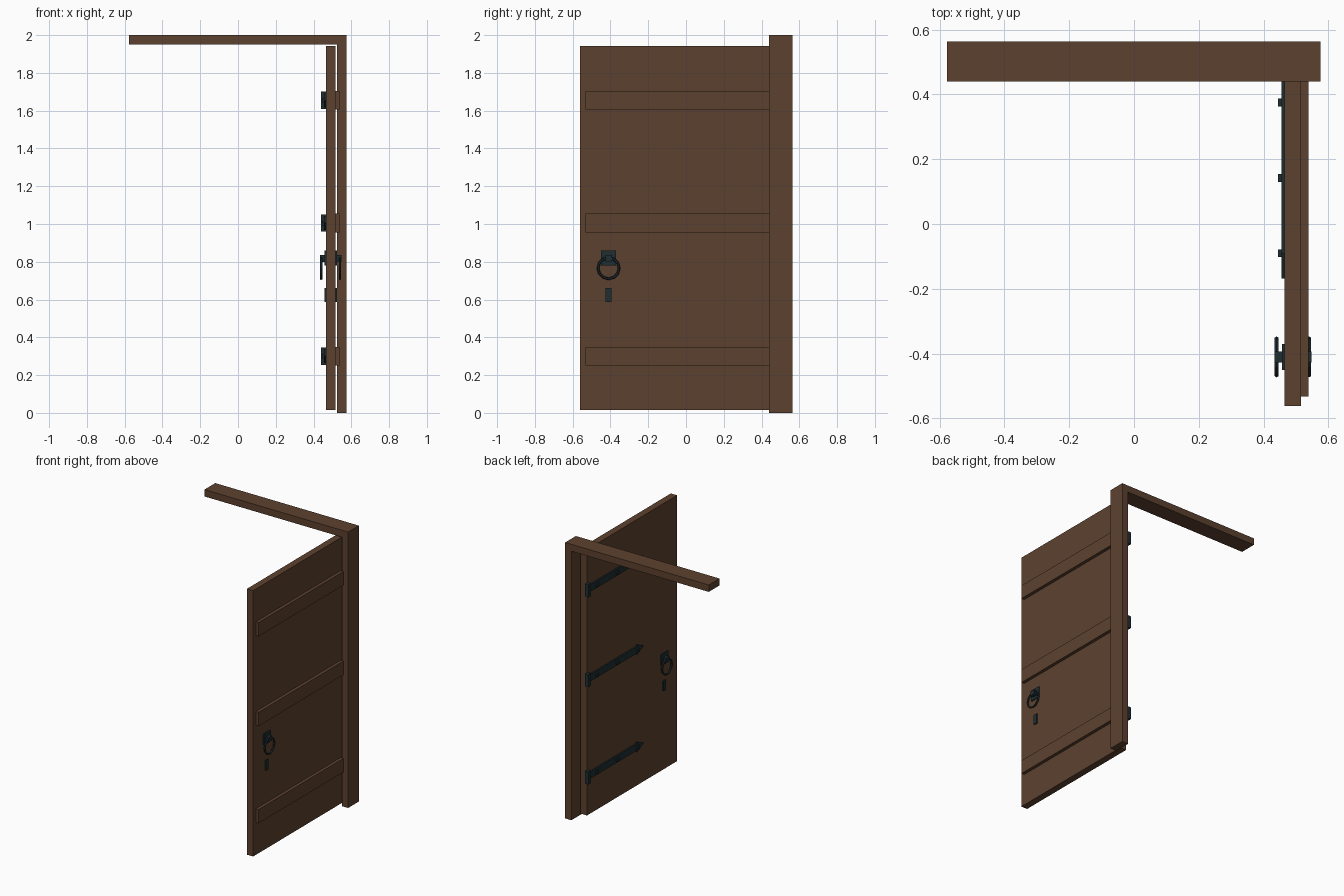
import bpy, bmesh
from math import pi
from mathutils import Matrix

cube = bpy.data.objects.get("Cube")
if cube:
    bpy.data.objects.remove(cube, do_unlink=True)


def material(name, rgb):
    m = bpy.data.materials.new(name)
    m.use_nodes = True
    m.diffuse_color = (*rgb, 1)
    m.node_tree.nodes["Principled BSDF"].inputs["Base Color"].default_value = (*rgb, 1)
    return m


wood = material("brown wood", (0.108, 0.053, 0.028))
iron = material("dark iron", (0.014, 0.027, 0.031))


def finish(bm, name, mat):
    bmesh.ops.recalc_face_normals(bm, faces=bm.faces)
    mesh = bpy.data.meshes.new(name)
    bm.to_mesh(mesh)
    bm.free()
    mesh.materials.append(mat)
    obj = bpy.data.objects.new(name, mesh)
    bpy.context.collection.objects.link(obj)
    return obj


def box(name, mat, x, y, z):
    """Box spanning the given (low, high) pairs."""
    bm = bmesh.new()
    spans = (x, y, z)
    mid = [(a + b) / 2 for a, b in spans]
    size = [abs(b - a) for a, b in spans]
    bmesh.ops.create_cube(bm, size=1, matrix=Matrix.Translation(mid) @ Matrix.Diagonal((*size, 1)))
    return finish(bm, name, mat)


def prism(name, mat, points, push):
    """Flat outline pushed out into a solid."""
    bm = bmesh.new()
    face = bm.faces.new([bm.verts.new(p) for p in points])
    out = bmesh.ops.extrude_face_region(bm, geom=[face])["geom"]
    bmesh.ops.translate(bm, vec=push, verts=[v for v in out if isinstance(v, bmesh.types.BMVert)])
    return finish(bm, name, mat)


# Frame: one post and the lintel, as a single L-shaped profile
outline = [(-0.577, 2), (0.575, 2), (0.575, 0), (0.525, 0), (0.525, 1.95), (-0.577, 1.95)]
prism("door_frame", wood, [(x, 0.44, z) for x, z in outline], (0, 0.123, 0))

# Open door leaf
INNER, OUTER = 0.465, 0.515
box("door_leaf", wood, (INNER, OUTER), (-0.562, 0.47), (0.015, 1.942))

# Battens on one face, strap hinges on the other
for i, z in enumerate((0.3, 1.005, 1.655)):
    box(f"batten_{i}", wood, (OUTER, 0.538), (-0.532, 0.44), (z - 0.05, z + 0.05))
    box(f"hinge_knuckle_{i}", iron, (0.44, INNER), (0.462, 0.491), (z - 0.046, z + 0.046))
    arrow = [(0.465, 0.025), (-0.09, 0.025), (-0.09, 0.037), (-0.168, 0),
             (-0.09, -0.037), (-0.09, -0.025), (0.465, -0.025)]
    prism(f"hinge_strap_{i}", iron, [(INNER, y, z + h) for y, h in arrow], (-0.01, 0, 0))
    for k, y in enumerate((0.375, 0.142, -0.09)):
        box(f"hinge_rivet_{i}_{k}", iron, (0.444, 0.456), (y - 0.012, y + 0.012), (z - 0.012, z + 0.012))

# Ring handle and keyhole plate on both faces
Y = -0.41
for side, face, d in (("inner", INNER, -1), ("outer", OUTER, 1)):
    box(f"{side}_handle_plate", iron, (face, face + d * 0.008), (Y - 0.04, Y + 0.04), (0.78, 0.86))
    box(f"{side}_handle_knob", iron, (face, face + d * 0.032), (Y - 0.017, Y + 0.017), (0.8, 0.835))
    box(f"{side}_keyhole_plate", iron, (face, face + d * 0.008), (Y - 0.015, Y + 0.015), (0.587, 0.66))
    bpy.ops.mesh.primitive_torus_add(
        major_segments=12, minor_segments=6, major_radius=0.056, minor_radius=0.007,
        location=(face + d * 0.025, Y, 0.766), rotation=(0, pi / 2, 0))
    ring = bpy.context.object
    ring.name = f"{side}_handle_ring"
    ring.data.materials.append(iron)
